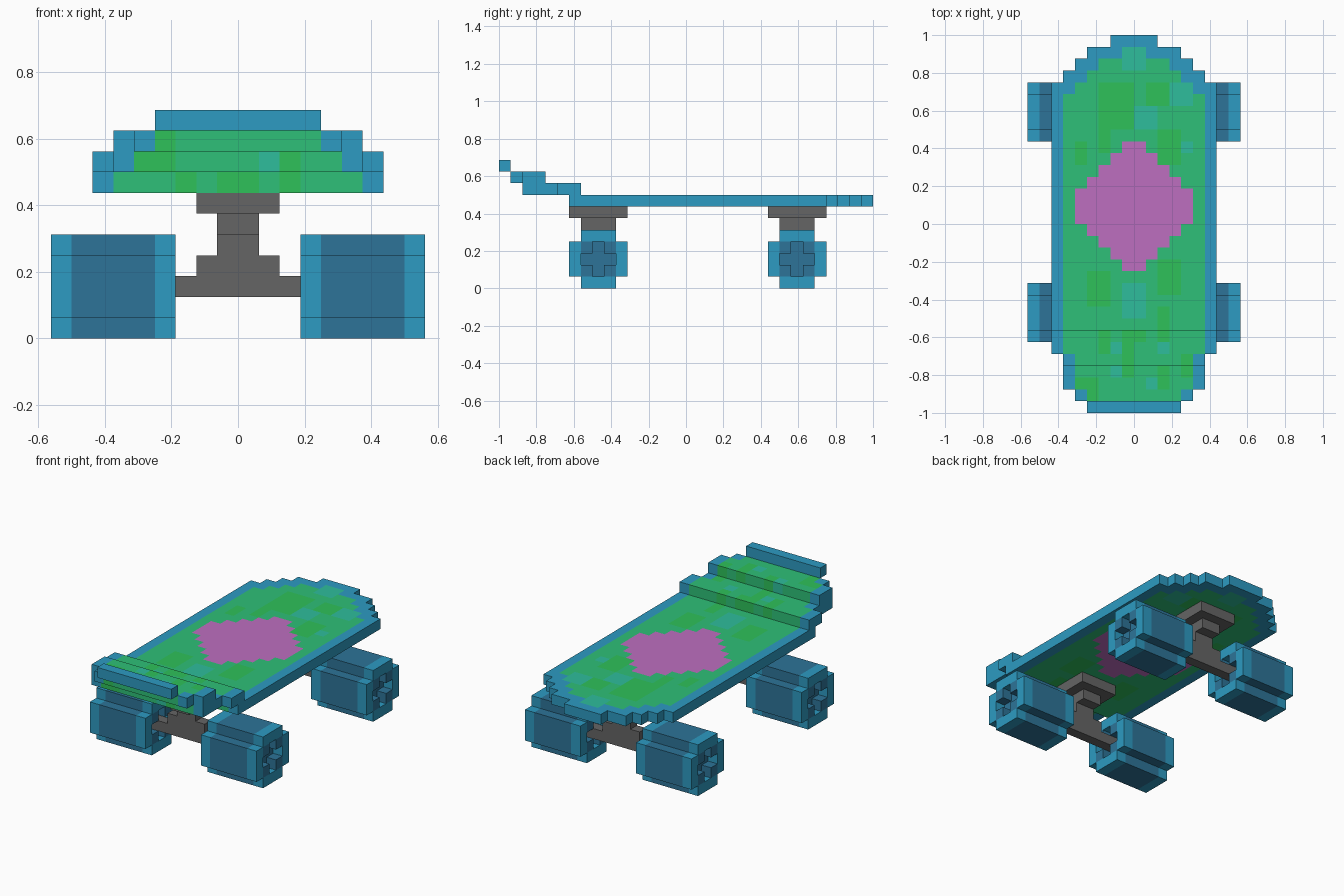
import bpy
import bmesh
from mathutils import Vector

U = 1 / 16  # size of one block

if "Cube" in bpy.data.objects:
    bpy.data.objects.remove(bpy.data.objects["Cube"])


# Materials
def material(name, *rgb):
    lin = [((c / 255 + 0.055) / 1.055) ** 2.4 for c in rgb] + [1]
    mat = bpy.data.materials.new(name)
    mat.use_nodes = True
    mat.diffuse_color = lin
    mat.node_tree.nodes["Principled BSDF"].inputs["Base Color"].default_value = lin
    return mat


MATS = [
    material("trim blue", 45, 155, 194),
    material("wheel blue", 45, 116, 152),
    material("grip green", 46, 192, 120),
    material("bright green", 46, 193, 90),
    material("teal", 46, 190, 156),
    material("pink", 190, 110, 192),
    material("metal grey", 101, 101, 101),
]
BLUE, DARK, GREEN, BRIGHT, TEAL, PINK, GREY = range(7)


# Block mesh: outer faces of a set of coloured unit cells
def blocks(name, cells):
    bm = bmesh.new()
    verts = {}

    def vert(p):
        key = tuple(round(c) for c in p)
        if key not in verts:
            verts[key] = bm.verts.new(Vector(key) * U)
        return verts[key]

    for cell, colour in cells.items():
        for axis in range(3):
            for side in (0, 1):
                near = list(cell)
                near[axis] += 2 * side - 1
                if tuple(near) in cells:
                    continue
                b, c = (axis + 1) % 3, (axis + 2) % 3
                ring = []
                for s, t in ((0, 0), (1, 0), (1, 1), (0, 1)):
                    p = list(cell)
                    p[axis] += side
                    p[b] += s
                    p[c] += t
                    ring.append(vert(p))
                face = bm.faces.new(ring if side else ring[::-1])
                face.material_index = colour
    mesh = bpy.data.meshes.new(name)
    bm.to_mesh(mesh)
    bm.free()
    for mat in MATS:
        mesh.materials.append(mat)
    obj = bpy.data.objects.new(name, mesh)
    bpy.context.collection.objects.link(obj)
    return obj


def box(xs, ys, zs, colour):
    return {(x, y, z): colour for x in range(*xs) for y in range(*ys) for z in range(*zs)}


# Deck outline and grip outline, as half widths by row
OUTLINE = {15: 2, 14: 4, 13: 5, 12: 6, -12: 6, -13: 6, -14: 6, -15: 5, -16: 4}
GRIP = {15: 0, 14: 1, 13: 3, 12: 4, 11: 5, -12: 5, -13: 5, -14: 5, -15: 4, -16: 0}

# Mottled grip patches: colour, x start, y start, width, length
PATCHES = [
    (BRIGHT, -3, 8, 3, 4), (BRIGHT, 1, 10, 2, 2), (BRIGHT, -3, 6, 1, 2),
    (BRIGHT, 2, 5, 2, 3), (BRIGHT, -4, -7, 2, 3), (BRIGHT, 2, -6, 2, 3),
    (BRIGHT, -3, -11, 1, 2), (BRIGHT, 2, -10, 1, 3), (BRIGHT, -4, -15, 1, 2),
    (BRIGHT, 2, -14, 1, 2), (BRIGHT, -1, -13, 1, 3), (BRIGHT, -1, -10, 2, 1),
    (BRIGHT, -5, -14, 1, 1), (BRIGHT, 4, -13, 1, 2), (BRIGHT, -5, 5, 1, 2),
    (TEAL, 0, 8, 2, 2), (TEAL, 3, 10, 2, 2), (TEAL, -2, 10, 1, 1),
    (TEAL, -1, 13, 2, 2), (TEAL, -1, -8, 2, 3), (TEAL, -3, -6, 1, 1),
    (TEAL, -2, -11, 1, 1), (TEAL, 2, -11, 1, 1), (TEAL, 1, -14, 1, 1),
    (TEAL, -2, -13, 1, 1), (TEAL, 4, 6, 1, 1),
]


def deck_colour(x, y):
    half = GRIP.get(y, 6)
    if not -half <= x < half:
        return BLUE
    emblem = min(5, 6 - abs(y - 1))  # plain stepped pink panel
    if -emblem <= x < emblem:
        return PINK
    for colour, x0, y0, w, d in PATCHES:
        if x0 <= x < x0 + w and y0 <= y < y0 + d:
            return colour
    return GREEN


# Deck and raised tail steps
for name, start, end, z in (
    ("deck", -10, 16, 7),
    ("lower_step", -14, -9, 8),
    ("middle_step", -15, -12, 9),
    ("upper_step", -16, -15, 10),
):
    cells = {}
    for y in range(start, end):
        half = OUTLINE.get(y, 7)
        for x in range(-half, half):
            cells[x, y, z] = deck_colour(x, y)
    blocks(name, cells)


# Wheel: plus-shaped section with a cross recess in each end
def wheel_cells(row):
    cells = {}
    for x in range(3, 9):
        cap = x in (3, 8)
        for dy in range(-2, 3):
            for dz in range(-2, 3):
                if abs(dy) == 2 and abs(dz) == 2:
                    continue
                if cap and abs(dy) + abs(dz) <= 1:
                    continue
                hub = max(abs(dy), abs(dz)) <= 1
                cells[x, row + dy, 2 + dz] = BLUE if cap and not hub else DARK
    return cells


# Trucks and wheels
for end, row in (("front", -8), ("back", 9)):
    truck = box((-2, 2), (row - 2, row + 3), (6, 7), GREY)
    truck |= box((-1, 1), (row - 1, row + 2), (5, 6), GREY)
    truck |= box((-1, 1), (row, row + 1), (4, 5), GREY)
    truck |= box((-2, 2), (row, row + 1), (3, 4), GREY)
    truck |= box((-4, 4), (row, row + 1), (2, 3), GREY)
    blocks(end + "_truck", truck)

    wheel = wheel_cells(row)
    blocks(end + "_left_wheel", wheel)
    blocks(end + "_right_wheel", {(-1 - x, y, z): c for (x, y, z), c in wheel.items()})
